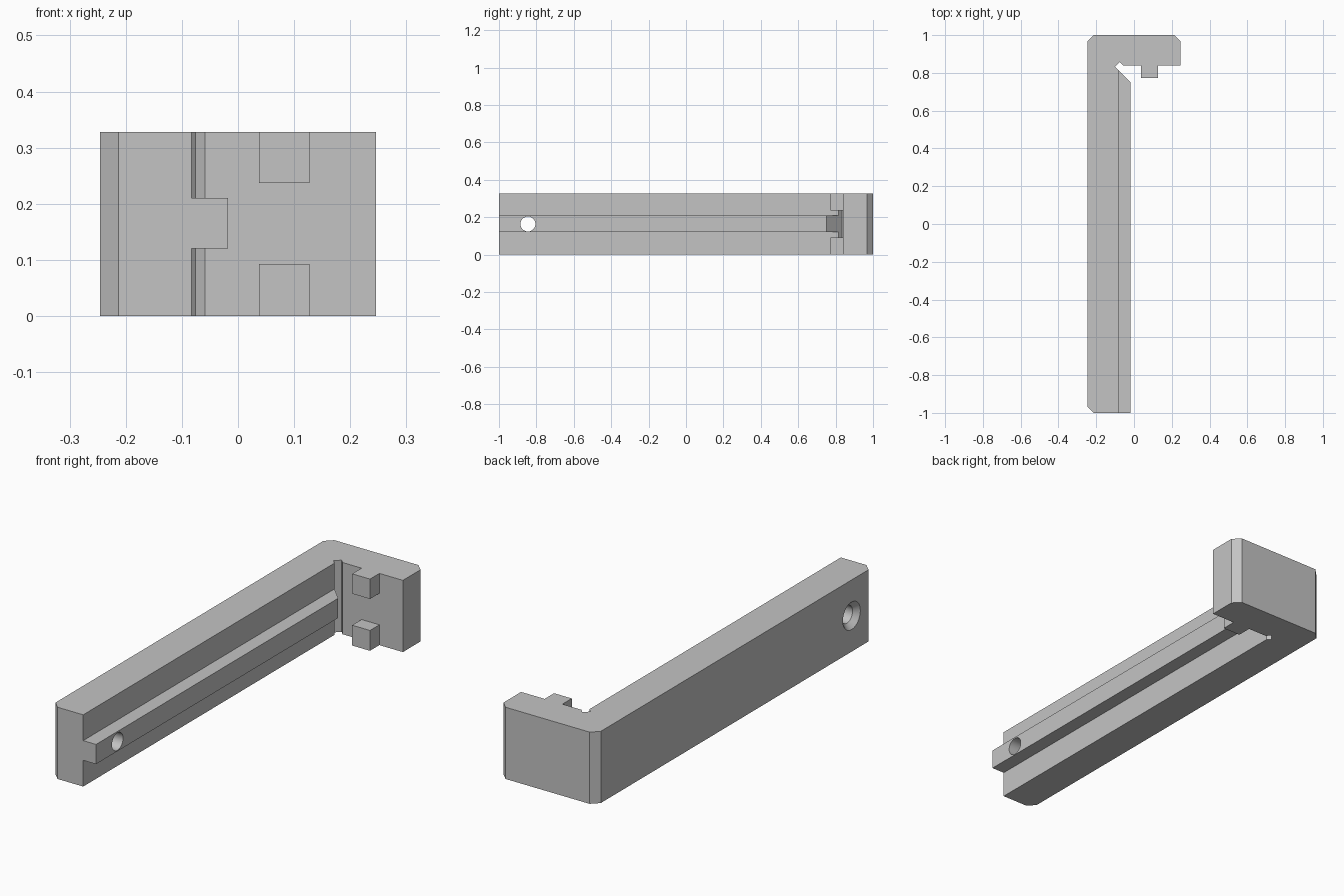
import bpy
import bmesh
import math

cube = bpy.data.objects.get("Cube")
if cube:
    bpy.data.objects.remove(cube, do_unlink=True)

HEIGHT = 0.328
X, C = 0.246, 0.033          # half width and corner chamfer
ARM_X, RAIL_X = -0.083, -0.018
HEAD_Y, TAB_Y = 0.84, 0.772

grey = bpy.data.materials.new("plain grey")
grey.use_nodes = True
grey.diffuse_color = (0.55, 0.55, 0.55, 1)
grey.node_tree.nodes["Principled BSDF"].inputs["Base Color"].default_value = (0.55, 0.55, 0.55, 1)


def finish(name, bm):
    bmesh.ops.recalc_face_normals(bm, faces=bm.faces)
    mesh = bpy.data.meshes.new(name)
    bm.to_mesh(mesh)
    bm.free()
    mesh.materials.append(grey)
    obj = bpy.data.objects.new(name, mesh)
    bpy.context.collection.objects.link(obj)
    return obj


def prism(name, outline, z0, z1):
    """Extrude an outline in the xy plane from z0 up to z1."""
    bm = bmesh.new()
    face = bm.faces.new([bm.verts.new((x, y, z0)) for x, y in outline])
    top = bmesh.ops.extrude_face_region(bm, geom=[face])["geom"]
    verts = [v for v in top if isinstance(v, bmesh.types.BMVert)]
    bmesh.ops.translate(bm, verts=verts, vec=(0, 0, z1 - z0))
    return finish(name, bm)


def lathe_x(name, profile, y, z, sides=48):
    """Round solid about an x-parallel axis, from (x, radius) pairs."""
    bm = bmesh.new()
    rings = []
    for x, r in profile:
        angles = [math.tau * i / sides for i in range(sides)]
        rings.append([bm.verts.new((x, y + r * math.cos(a), z + r * math.sin(a))) for a in angles])
    for a, b in zip(rings, rings[1:]):
        for i in range(sides):
            j = (i + 1) % sides
            bm.faces.new((a[i], a[j], b[j], b[i]))
    bm.faces.new(rings[0])
    bm.faces.new(rings[-1])
    return finish(name, bm)


def combine(target, other, operation):
    mod = target.modifiers.new(operation.title(), "BOOLEAN")
    mod.operation = operation
    mod.solver = "EXACT"
    mod.object = other
    bpy.context.view_layer.objects.active = target
    bpy.ops.object.modifier_apply(modifier=mod.name)
    bpy.data.objects.remove(other, do_unlink=True)


# L-shaped body with chamfered corners and a relief notch in the inner corner
body = prism("bracket_body", [
    (-X + C, -1), (ARM_X, -1), (ARM_X, 0.816), (-0.1, 0.833), (-0.076, 0.857),
    (-0.059, HEAD_Y), (X, HEAD_Y), (X, 1 - C), (X - C, 1),
    (-X + C, 1), (-X, 1 - C), (-X, -1 + C)], 0, HEIGHT)

# Guide rail along the arm, with a slanted far end
rail = prism("guide_rail", [
    (ARM_X - 0.05, -1), (RAIL_X, -1), (RAIL_X, 0.75), (ARM_X, 0.815),
    (ARM_X - 0.05, 0.815)], 0.12, 0.21)
combine(body, rail, "UNION")

# Upper and lower tabs on the head
for z0, z1 in ((0, 0.093), (0.237, HEIGHT)):
    tab = prism("head_tab", [
        (0.037, TAB_Y), (0.127, TAB_Y), (0.127, HEAD_Y + 0.05), (0.037, HEAD_Y + 0.05)], z0, z1)
    combine(body, tab, "UNION")

# Countersunk screw hole through arm and rail
hole = lathe_x("screw_hole", [(-X - 0.01, 0.073), (-X + 0.023, 0.04), (0.05, 0.04)], -0.845, HEIGHT / 2)
combine(body, hole, "DIFFERENCE")

# Merge coplanar faces left by the unions
bm = bmesh.new()
bm.from_mesh(body.data)
bmesh.ops.remove_doubles(bm, verts=bm.verts, dist=0.0001)
bmesh.ops.dissolve_limit(bm, angle_limit=math.radians(0.5), verts=bm.verts, edges=bm.edges)
bm.to_mesh(body.data)
bm.free()

bpy.ops.object.select_all(action="DESELECT")
body.select_set(True)
bpy.context.view_layer.objects.active = body
bpy.ops.object.shade_smooth_by_angle(angle=math.radians(30))
